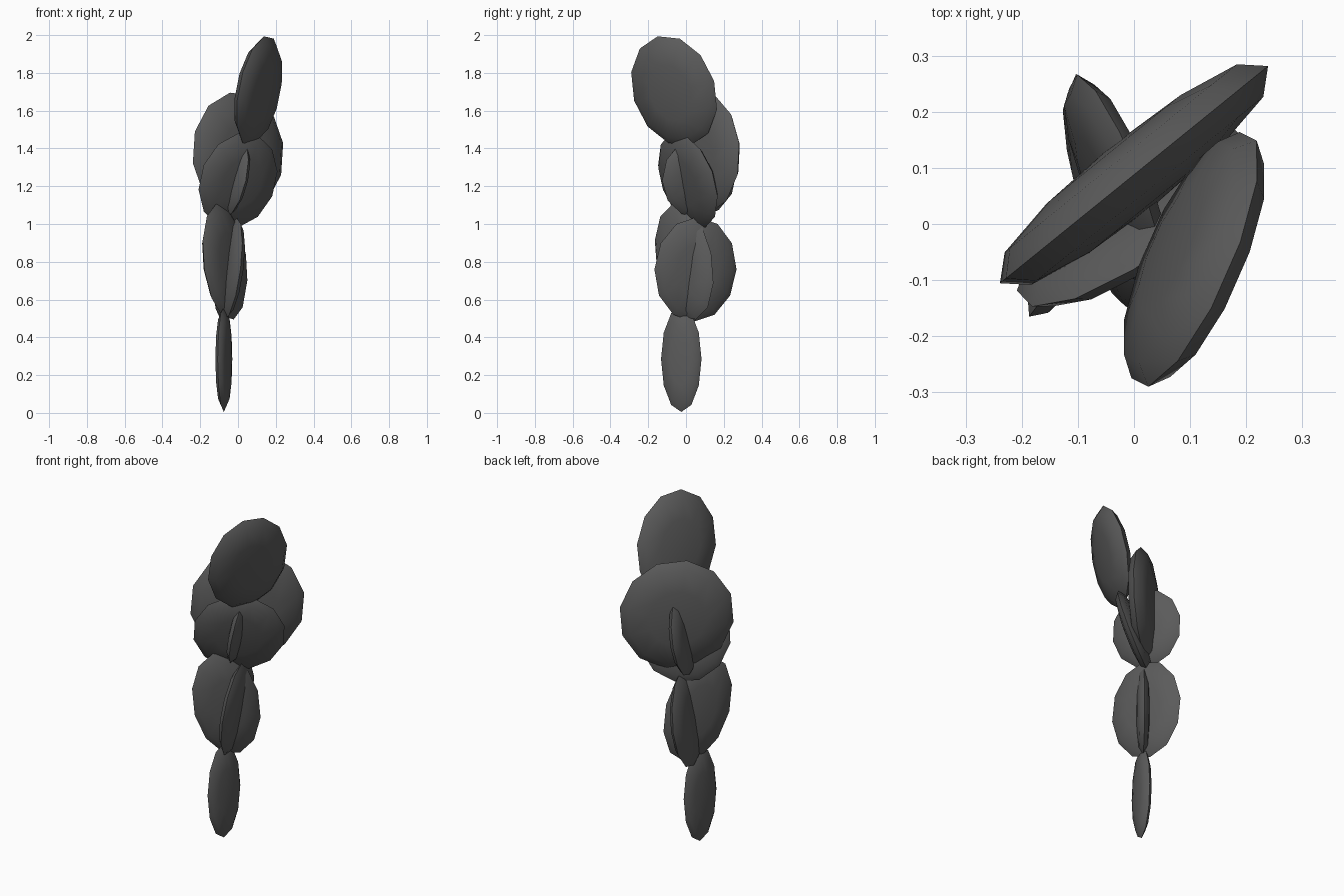
import bpy, bmesh, math
from mathutils import Matrix

if "Cube" in bpy.data.objects:
    bpy.data.objects.remove(bpy.data.objects["Cube"])

grey = bpy.data.materials.new("dark grey")
grey.diffuse_color = (0.105, 0.105, 0.105, 1)
grey.use_nodes = True
grey.node_tree.nodes["Principled BSDF"].inputs["Base Color"].default_value = grey.diffuse_color


def pad(name, centre, size, yaw, lean=0.0, roll=0.0):
    """Flattened 12-sided disc: size = half width, half thickness, half height."""
    bm = bmesh.new()
    bmesh.ops.create_uvsphere(bm, u_segments=12, v_segments=6, radius=1)
    # plumper shoulders towards the rim
    for v in bm.verts:
        v.co.z = math.copysign(abs(v.co.z) ** 0.8, v.co.z)
    turn = (Matrix.Translation(centre) @ Matrix.Rotation(math.radians(yaw), 4, 'Z')
            @ Matrix.Rotation(lean, 4, 'X') @ Matrix.Rotation(roll, 4, 'Y')
            @ Matrix.Diagonal((*size, 1)) @ Matrix.Rotation(math.pi / 2, 4, 'X'))
    bm.transform(turn)
    me = bpy.data.meshes.new(name)
    bm.to_mesh(me)
    bm.free()
    me.materials.append(grey)
    ob = bpy.data.objects.new(name, me)
    bpy.context.collection.objects.link(ob)
    bpy.context.view_layer.objects.active = ob
    ob.select_set(True)
    bpy.ops.object.shade_smooth_by_angle(angle=math.radians(50))
    ob.select_set(False)


# base pad
pad("base_pad", (-0.075, -0.025, 0.285), (0.112, 0.03, 0.28), 73)
# crossed pair in the middle
pad("middle_left_pad", (-0.07, -0.01, 0.80), (0.185, 0.04, 0.315), 53, 0, -0.25)
pad("middle_back_pad", (-0.045, 0.05, 0.76), (0.225, 0.042, 0.28), 105, 0.13)
# three upper pads
pad("upper_front_pad", (0.0, 0.01, 1.23), (0.25, 0.045, 0.265), 35, 0.29, -0.2)
pad("upper_cross_pad", (-0.03, 0.07, 1.25), (0.21, 0.04, 0.22), 111, 0.19, -0.1)
pad("upper_large_pad", (0.0, 0.088, 1.375), (0.312, 0.065, 0.325), 39, 0, -0.17)
# top pad
pad("top_pad", (0.107, -0.063, 1.705), (0.245, 0.055, 0.303), 65, 0.22, -0.22)
